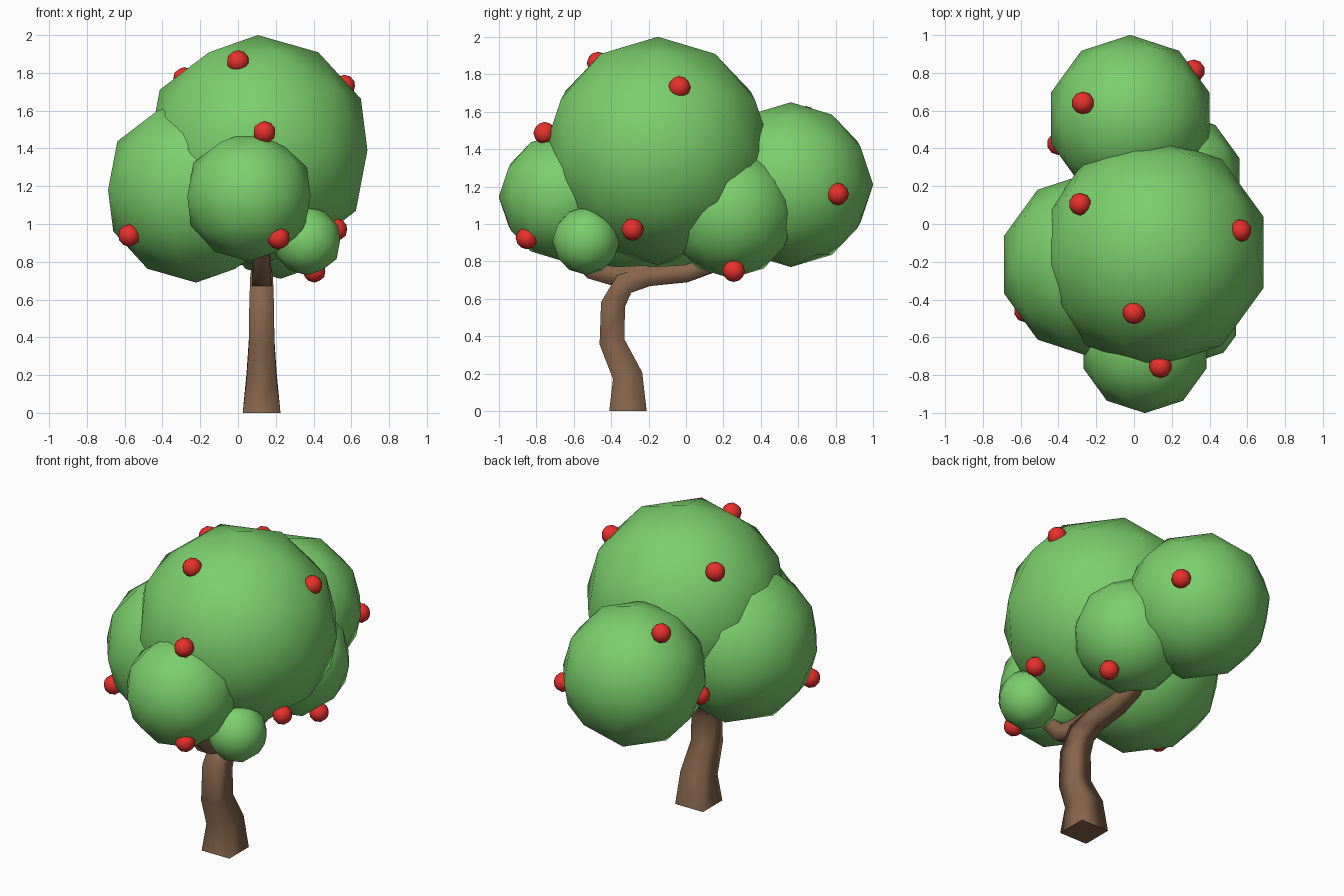
import bpy
from mathutils import Vector

if "Cube" in bpy.data.objects:
    bpy.data.objects.remove(bpy.data.objects["Cube"])


def material(name, color):
    m = bpy.data.materials.new(name)
    m.diffuse_color = (*color, 1)
    m.use_nodes = True
    m.node_tree.nodes["Principled BSDF"].inputs["Base Color"].default_value = m.diffuse_color
    return m


leaf = material("leaf_green", (0.2, 0.62, 0.15))
red = material("fruit_red", (0.8, 0.03, 0.025))
bark = material("bark_brown", (0.24, 0.13, 0.07))


def ball(name, center, radius, mat):
    bpy.ops.mesh.primitive_ico_sphere_add(subdivisions=2, radius=radius, location=center)
    ob = bpy.context.object
    ob.name = name
    ob.data.materials.append(mat)
    bpy.ops.object.shade_smooth()
    return ob


def limb(name, path, x=0.125):
    """Square section swept along (y, z, half width) points."""
    pts = [Vector((x, y, z)) for y, z, w in path]
    verts, faces = [], []
    side = Vector((1, 0, 0))
    for i, p in enumerate(pts):
        t = (pts[min(i + 1, len(pts) - 1)] - pts[max(i - 1, 0)]).normalized()
        if p.z == 0:
            t = Vector((0, 0, 1))
        n = t.cross(side)
        w = path[i][2]
        verts += [p + w * (a * side + b * n) for a, b in ((-1, -1), (1, -1), (1, 1), (-1, 1))]
        if i:
            k = 4 * i
            faces += [(k - 4 + j, k - 4 + (j + 1) % 4, k + (j + 1) % 4, k + j) for j in range(4)]
    k = len(verts)
    faces += [(3, 2, 1, 0), (k - 4, k - 3, k - 2, k - 1)]
    me = bpy.data.meshes.new(name)
    me.from_pydata(verts, [], faces)
    me.materials.append(bark)
    ob = bpy.data.objects.new(name, me)
    bpy.context.collection.objects.link(ob)
    for f in me.polygons[:-2]:
        f.use_smooth = True


# Trunk with long back branch, and short front branch
limb("trunk", [(-0.31, 0, 0.1), (-0.312, 0.19, 0.08), (-0.395, 0.37, 0.068),
               (-0.39, 0.57, 0.065), (-0.33, 0.68, 0.06), (-0.2, 0.72, 0.052),
               (0, 0.735, 0.047), (0.13, 0.78, 0.045), (0.25, 0.9, 0.04)])
limb("front_branch", [(-0.2, 0.73, 0.05), (-0.38, 0.72, 0.052), (-0.5, 0.75, 0.048),
                      (-0.64, 0.9, 0.04)])

# Foliage clumps
for name, center, r in [
    ("foliage_main", (0.105, -0.15, 1.39), 0.61),
    ("foliage_back", (-0.02, 0.56, 1.21), 0.44),
    ("foliage_left", (-0.222, -0.215, 1.18), 0.49),
    ("foliage_front", (0.058, -0.657, 1.145), 0.343),
    ("foliage_right", (0.225, 0.24, 1.06), 0.35),
    ("foliage_small", (0.367, -0.533, 0.91), 0.182),
]:
    ball(name, center, r, leaf)

# Fruit sitting on the foliage
for i, c in enumerate([
    (0, -0.47, 1.86), (0.14, -0.755, 1.485), (-0.575, -0.46, 0.94), (0.215, -0.85, 0.925),
    (0.52, -0.285, 0.97), (0.405, 0.255, 0.75), (0.562, -0.035, 1.73), (-0.285, 0.105, 1.77),
    (-0.27, 0.64, 1.57), (0.315, 0.81, 1.16), (-0.4, 0.425, 1.12),
]):
    ball(f"fruit_{i + 1}", c, 0.06, red)
